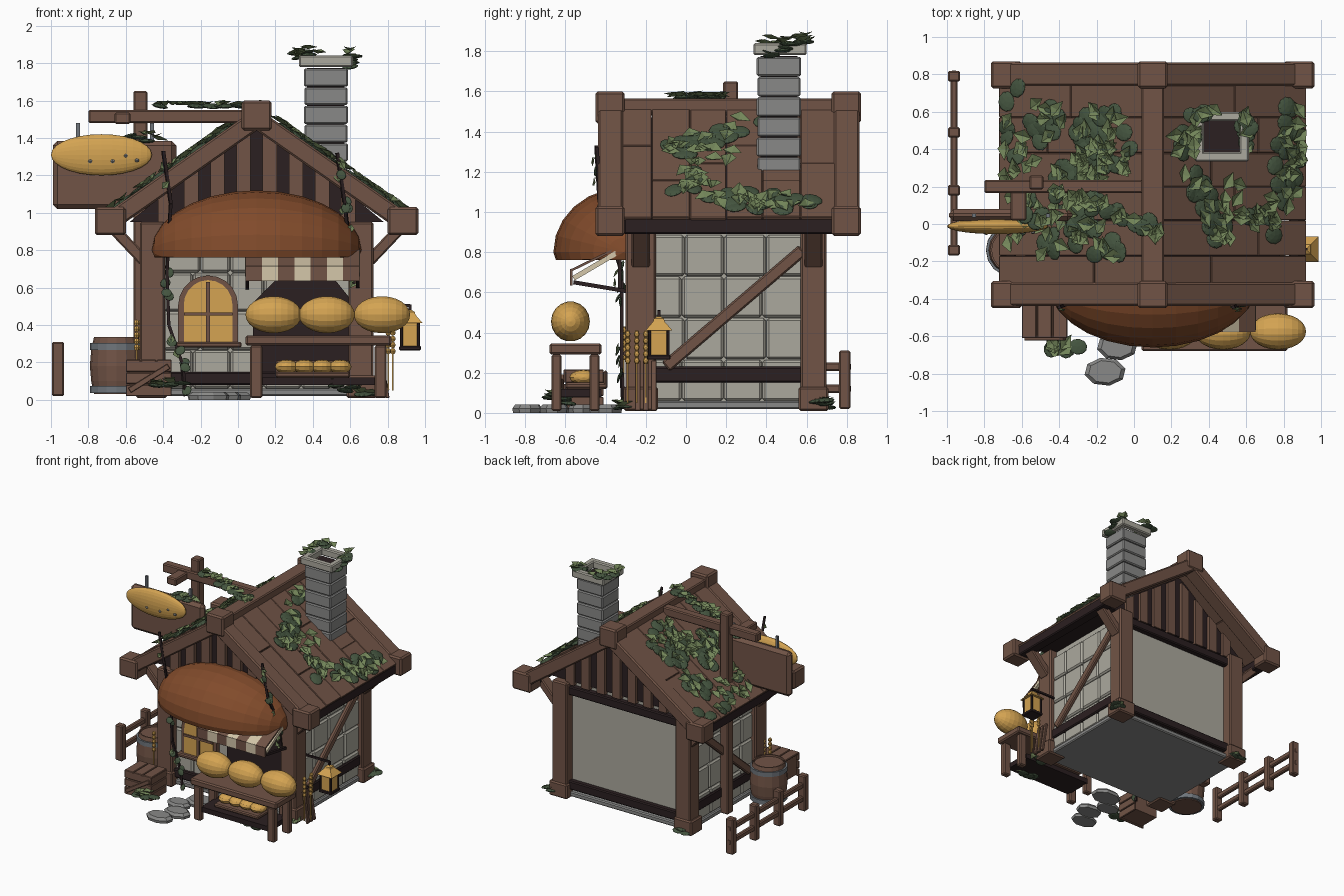
import bpy, bmesh, math, random
from mathutils import Vector as V, Matrix as M

if "Cube" in bpy.data.objects:
    bpy.data.objects.remove(bpy.data.objects["Cube"])
random.seed(7)

COL = {'timber': (.165, .088, .061), 'dark timber': (.024, .014, .015), 'pale stone': (.41, .395, .34),
       'grey stone': (.25, .25, .245), 'golden crust': (.66, .37, .085), 'brown crust': (.22, .07, .024),
       'ivy dark': (.058, .09, .05), 'ivy light': (.17, .235, .10), 'cream cloth': (.66, .57, .40), 'iron': (.16, .18, .20)}
MAT = {}
for n, c in COL.items():
    MAT[n] = bpy.data.materials.new(n)
    MAT[n].diffuse_color = (*c, 1)
parts = {}

def part(name, mat, bevel=0):
    if name not in parts:
        parts[name] = (bmesh.new(), mat, bevel)
    return parts[name][0]

def box(name, mat, x0, x1, y0, y1, z0, z1, bevel=.008):
    m = M.Translation(((x0+x1)/2, (y0+y1)/2, (z0+z1)/2)) @ M.Diagonal((abs(x1-x0), abs(y1-y0), abs(z1-z0), 1))
    bmesh.ops.create_cube(part(name, mat, bevel), size=1, matrix=m)

def beam(name, mat, p, q, w, h, bevel=.008):
    p, q = V(p), V(q)
    d = q - p
    m = M.Translation((p+q)/2) @ d.to_track_quat('X', 'Z').to_matrix().to_4x4() @ M.Diagonal((d.length, w, h, 1))
    bmesh.ops.create_cube(part(name, mat, bevel), size=1, matrix=m)

def prism(name, mat, pts, y0, y1, bevel=0):
    bm = part(name, mat, bevel)
    a = [bm.verts.new((x, y0, z)) for x, z in pts]
    b = [bm.verts.new((x, y1, z)) for x, z in pts]
    fs = [bm.faces.new(a), bm.faces.new(b[::-1])]
    fs += [bm.faces.new((a[i-1], b[i-1], b[i], a[i])) for i in range(len(a))]
    bmesh.ops.recalc_face_normals(bm, faces=fs)

def lathe(name, mat, prof, c, n=16, turn=0, sy=1):
    bm = part(name, mat)
    ang = [math.tau*i/n + turn for i in range(n)]
    rings = [[bm.verts.new((c[0]+r*math.cos(a), c[1]+r*sy*math.sin(a), c[2]+z)) for a in ang] for r, z in prof]
    for a, b in zip(rings, rings[1:]):
        for i in range(n):
            bm.faces.new((a[i-1], a[i], b[i], b[i-1]))
    bm.faces.new(rings[0][::-1]); bm.faces.new(rings[-1])

def ball(name, mat, c, r, u=16, v=10):
    return bmesh.ops.create_uvsphere(part(name, mat), u_segments=u, v_segments=v, radius=1,
        matrix=M.Translation(c) @ M.Diagonal((*r, 1)) @ M.Rotation(math.pi/2, 4, 'Y'))['verts']

CX = .1
def roof_z(x): return 1.55 - .70*abs(x-CX)

# body, floor and gables
box('wall_core', 'pale stone', -.46, .66, -.215, .62, .05, .94, 0)
box('floor', 'grey stone', -.5, .7, -.26, .66, .02, .06)
gable = [(CX-.68, .95), (CX+.68, .95), (CX+.05, 1.47), (CX-.05, 1.47)]
prism('gable_backing', 'dark timber', gable, -.235, .635)
for y0, y1 in ((-.265, -.225), (.625, .66)):
    for k in range(-4, 4):
        x = CX + (k+.5)*.14
        prism('gable_planks', 'timber', [(x-.038, .93), (x+.038, .93), (x+.038, roof_z(x+.038)-.1), (x-.038, roof_z(x-.038)-.1)], y0, y1)
    box('tie_beams', 'dark timber', -.5, .7, y0-.01, y1+.01, .85, .92)
    box('sill_beams', 'dark timber', -.45, .65, y0-.005, y1+.01, .08, .15)

# stone blocks on three walls
for r in range(4):
    z0, z1 = .06+r*.207, .06+(r+1)*.207-.003
    cuts = [-.4, -.24+.04*(r % 2), -.04, .14+.03*(r % 2), .34, .5-.04*(r % 2), .62]
    for a, b in zip(cuts, cuts[1:]):
        box('front_blocks', 'pale stone', a, b-.003, -.24, -.2, z0, z1, .012)
    cuts = [-.17, -.02+.015*(r % 2), .19, .38+.02*(r % 2), .6]
    for a, b in zip(cuts, cuts[1:]):
        box('side_blocks', 'pale stone', .65, .69, a, b-.003, z0, z1, .012)
        box('side_blocks', 'pale stone', -.49, -.45, a, b-.003, z0, z1, .012)

# frame, braces and roof on both sides
for s in (-1, 1):
    X = lambda d: CX + s*d
    for y0, y1 in ((-.3, -.15), (.57, .70)):
        box('corner_posts', 'timber', *sorted((X(.49), X(.625))), y0, y1, .02, .95, .01)
        box('post_bases', 'timber', *sorted((X(.48), X(.645))), y0-.01, y1+.01, .01, .13, .01)
        ym = (y0+y1)/2
        beam('knee_braces', 'timber', (X(.6), ym, .74), (X(.78), ym, .93), .09, .06)
    box('side_sills', 'dark timber', *sorted((X(.57), X(.605))), -.16, .58, .15, .23)
    beam('side_braces', 'timber', (X(.605), -.1, .23), (X(.605), .58, .81), .035, .06)
    box('eave_beams', 'dark timber', *sorted((X(.73), X(.815))), -.31, .74, .89, .97)
    ys = [-.32, -.17, .02, .2, .38, .57, .75]
    for i, (a, b) in enumerate(zip(ys, ys[1:])):
        j = .3 + .25*((i*2) % 3)/2
        for d0, d1 in ((.02, j), (j+.002, .81)):
            o = .027 + random.uniform(-.003, .003)
            beam('roof_planks', 'timber', (X(d0), (a+b)/2, roof_z(X(d0))-o), (X(d1), (a+b)/2, roof_z(X(d1))-o), b-a-.001, .045, .004)
    for y in (-.375, .80):
        beam('bargeboards', 'timber', (X(0), y, 1.50), (X(.78), y, .955), .125, .1, .01)
        box('eave_blocks', 'timber', *sorted((X(.70), X(.865))), y-.075, y+.07, .88, 1.03, .012)
for y in (-.375, .80):
    box('ridge_blocks', 'timber', .02, .18, y-.075, y+.07, 1.44, 1.6, .012)
box('ridge_beam', 'timber', .04, .16, -.32, .75, 1.48, 1.565)

# chimney: hollow stone courses and a paler cap
def course(name, mat, x0, x1, y0, y1, z0, z1, w):
    box(name, mat, x0, x1, y0, y0+w, z0, z1, .008)
    box(name, mat, x0, x1, y1-w, y1, z0, z1, .008)
    box(name, mat, x0, x0+w, y0+.004, y1-.004, z0, z1, .008)
    box(name, mat, x1-w, x1, y0+.004, y1-.004, z0, z1, .008)
for r in range(6):
    o = .003*(r % 2)
    course('chimney', 'grey stone', .355-o, .585+o, .355-o, .57+o, 1.175+r*.1, 1.271+r*.1, .06)
course('chimney_cap', 'pale stone', .325, .615, .335, .60, 1.78, 1.84, .05)
box('flue', 'dark timber', .37, .57, .37, .555, 1.2, 1.775, 0)

# big loaf canopy with a flat underside
for v in ball('loaf_canopy', 'brown crust', (.1, -.31, .80), (.56, .35, .32), 24, 14):
    v.co.z = max(v.co.z, .762)
    v.co.y = min(v.co.y, -.25)

# striped awning and its struts
for i in range(7):
    x0, m = .04+i*.087, 'timber' if i % 2 == 0 else 'cream cloth'
    nm = 'awning_brown' if i % 2 == 0 else 'awning_cream'
    beam(nm, m, (x0+.0435, -.26, .86), (x0+.0435, -.57, .71), .087, .012, 0)
    box(nm, m, x0, x0+.087, -.578, -.566, .635, .715, 0)
for x in (.05, .64):
    beam('awning_struts', 'dark timber', (x, -.56, .65), (x, -.26, .60), .02, .02, 0)
    beam('awning_arms', 'cream cloth', (x, -.27, .84), (x, -.56, .67), .025, .025, 0)

# arched window
def arch(w, z0, zs, n=10):
    return [(-.16-w, z0), (-.16+w, z0)] + [(-.16+w*math.cos(math.pi*i/n), zs+w*math.sin(math.pi*i/n)) for i in range(n+1)]
prism('window_frame', 'timber', arch(.16, .30, .505), -.275, -.22)
prism('window_glass', 'golden crust', arch(.13, .31, .51), -.28, -.26)
box('window_bars', 'timber', -.171, -.149, -.29, -.27, .31, .63, 0)
box('window_bars', 'timber', -.29, -.03, -.29, -.27, .45, .468, 0)
box('window_sill', 'timber', -.34, .02, -.31, -.22, .28, .31)

# serving hatch and counter
prism('hatch_opening', 'dark timber', [(.08, .14), (.6, .14), (.6, .54), (.52, .64), (.2, .64), (.08, .52)], -.255, -.23)
box('counter_top', 'timber', .04, .82, -.68, -.42, .29, .345, .01)
for x in (.065, .73):
    for y in (-.67, -.48):
        box('counter_legs', 'timber', x, x+.065, y, y+.05, .01, .29)
box('counter_shelf', 'dark timber', .12, .74, -.65, -.42, .08, .12, 0)
box('bread_tray', 'timber', .2, .6, -.6, -.39, .12, .15)
box('bread_tray', 'timber', .2, .6, -.41, -.39, .12, .21)
for x in (.19, .475, .77):
    ball('large_loaves', 'golden crust', (x, -.575, .455), (.15, .097, .1), 18, 12)
for i in range(4):
    ball('small_loaves', 'golden crust', (.26+i*.095, -.51, .177), (.062, .07, .038), 12, 8)

# hanging sign on its tall post
box('sign_post', 'timber', -.56, -.485, .185, .26, .02, 1.65)
box('sign_beam', 'timber', -.8, .06, .165, .235, 1.48, 1.55)
box('sign_cross_arm', 'timber', -.66, -.575, .02, .22, 1.475, 1.535)
box('sign_board', 'timber', -.99, -.33, .015, .08, 1.02, 1.385, .025)
ball('sign_loaf', 'golden crust', (-.73, -.012, 1.31), (.27, .042, .11), 24, 14)
for x in (-.855, -.46):
    box('sign_rods', 'iron', x-.01, x+.01, .035, .055, 1.36, 1.48, 0)
for x, z in ((-.79, 1.275), (-.67, 1.275), (-.54, 1.28), (-.60, 1.305)):
    ball('sign_studs', 'grey stone', (x, -.047 if x < -.6 else -.043, z), (.012, .012, .012), 6, 4)

# fence
for y in (-.14, .18, .49, .79):
    box('fence_posts', 'timber', -.995, -.93, y-.028, y+.028, .02, .31)
for z in (.12, .23):
    box('fence_rails', 'timber', -.98, -.945, -.165, .82, z-.022, z+.022)

# barrel
lathe('barrel', 'timber', [(.12, .03), (.135, .1), (.142, .18), (.135, .27), (.12, .335), (.11, .335), (.11, .32)], (-.65, -.14, 0))
for z in (.055, .285):
    lathe('barrel_hoops', 'iron', [(.13, z-.018), (.141, z-.018), (.141, z+.018), (.13, z+.018)], (-.65, -.14, 0))

# crate made of slats
box('crate', 'timber', -.58, -.37, -.60, -.42, .03, .2, 0)
for z in (.02, .085, .15):
    box('crate_slats', 'timber', -.6, -.355, -.61, -.595, z, z+.06, .004)
    box('crate_slats', 'timber', -.37, -.355, -.6, -.41, z, z+.06, .004)
for i in range(3):
    box('crate_slats', 'timber', -.6+i*.083, -.522+i*.083, -.61, -.41, .2, .215, .004)
beam('crate_brace', 'timber', (-.58, -.615, .05), (-.37, -.615, .18), .015, .03, .003)

# wheat bundles and leaning stakes
for x, y, z, n in ((-.53, -.27, .28, 2), (.815, -.25, .26, 3)):
    for k in range(n):
        xx, yy = x+(k % 2)*.025-.012, y+.045*k-.04
        beam('wheat_stalks', 'golden crust', (xx, yy, .05), (xx, yy, z), .008, .008, 0)
        for j in range(5):
            ball('wheat_ears', 'golden crust', (xx, yy, z+j*.033), (.015, .015, .02), 6, 4)
for y in (-.24, -.2, -.16):
    beam('stakes', 'timber', (.80, y, .01), (.76, y, .26), .028, .02, .003)

# lantern
LX, LY = .92, -.135
box('lantern_glass', 'golden crust', LX-.047, LX+.047, LY-.047, LY+.047, .285, .41, 0)
box('lantern_frame', 'dark timber', LX-.058, LX+.058, LY-.058, LY+.058, .265, .287, .004)
for a in (-.046, .046):
    for b in (-.046, .046):
        box('lantern_frame', 'dark timber', LX+a-.008, LX+a+.008, LY+b-.008, LY+b+.008, .28, .42, 0)
lathe('lantern_cap', 'golden crust', [(.095, .41), (.04, .455), (.035, .47), (.012, .48)], (LX, LY, 0), 4, math.pi/4)
beam('lantern_hook', 'dark timber', (LX, LY, .47), (LX, LY, .51), .015, .015, 0)
beam('lantern_hook', 'dark timber', (LX, LY, .505), (.70, LY, .505), .015, .015, 0)

# stepping stones
for x, y, r in ((-.155, -.79, .112), (-.09, -.655, .11), (-.17, -.52, .1), (-.05, -.40, .13)):
    lathe('stepping_stones', 'grey stone', [(r*.95, 0), (r, .022), (r*.8, .042)], (x, y, 0), 8, r*9, .68)

# ivy: round dark leaves and pointed light leaves scattered along paths
def ivy(c, nrm, r=.05):
    q = V(nrm).to_track_quat('Z', 'Y').to_matrix().to_4x4() @ M.Rotation(random.uniform(0, 6.28), 4, 'Z')
    m = M.Translation(c) @ q @ M.Rotation(random.uniform(-.3, .3), 4, 'X')
    if random.random() < .42:
        bmesh.ops.create_icosphere(part('ivy_round_leaves', 'ivy dark'), subdivisions=2, radius=1, matrix=m @ M.Diagonal((r*1.1, r*.95, r*.25, 1)))
    else:
        bm = part('ivy_pointed_leaves', 'ivy light')
        m = m @ M.Translation((0, 0, r*.22))
        vs = [bm.verts.new(m @ (V(p)*r)) for p in ((0, -1, .1), (.8, -.1, .4), (0, 1.2, .2), (-.8, -.1, .4), (0, 0, -.1))]
        for i in range(4):
            bm.faces.new((vs[i], vs[(i+1) % 4], vs[4]))

def trail(path, n, jit, place):
    for _ in range(n):
        i = random.randrange(len(path)-1)
        p = V(path[i]).lerp(V(path[i+1]), random.random())
        place(p + V([random.uniform(-jit, jit) for _ in p]))

def on_roof(p):
    x = max(-.68, min(.88, p[0]))
    if not (.32 < x < .62 and .32 < p[1] < .61):
        ivy((x, p[1], roof_z(x)+.012), (.7 if x > CX else -.7, 0, 1))
trail([(-.66, .64), (-.42, .52), (-.15, .52), (-.1, .3), (-.32, .35), (-.3, .12), (-.1, -.1), (-.35, 0), (-.58, -.1), (-.62, .45)], 180, .1, on_roof)
trail([(.22, .5), (.3, .25), (.45, .08), (.5, -.12), (.36, .15), (.55, .2)], 45, .07, on_roof)
trail([(.58, 0), (.72, .02), (.8, .25), (.88, .4), (.85, .65), (.78, -.02)], 50, .07, on_roof)
trail([(-.45, .17), (-.2, .1), (.17, -.05)], 30, .03, lambda p: ivy((p[0], p[1], 1.57), (0, 0, 1), .045))
for path, n in (([(.33, .36, 1.84), (.33, .57, 1.85), (.42, .6, 1.85)], 12), ([(.6, .36, 1.78), (.61, .5, 1.83), (.56, .6, 1.85)], 12),
                ([(-.6, .03, 1.40), (-.4, .03, 1.40)], 8), ([(-.46, -.66, .08), (-.3, -.66, .08)], 14),
                ([(.5, -.6, .07), (.64, -.6, .07)], 8), ([(.66, .6, .04), (.78, .72, .05)], 9), ([(-.5, .69, .04), (-.42, .7, .04)], 4),
                ([(.62, -.34, .03), (.78, -.3, .03)], 6)):
    trail(path, n, .022, lambda p: ivy((p[0], p[1], max(p[2], .03)), (0, 0, 1), .045))

# vine stems climbing the front, with a few leaves
for path in ([(-.28, -.31, .02), (-.3, -.32, .2), (-.37, -.32, .4), (-.38, -.32, .7), (-.36, -.43, 1.05), (-.4, -.445, 1.33)],
             [(.62, -.33, .62), (.6, -.33, .8), (.57, -.43, 1.05), (.53, -.445, 1.32)]):
    for a, b in zip(path, path[1:]):
        beam('vine_stems', 'dark timber', a, b, .017, .017, 0)
    trail(path, 14, .02, lambda p: ivy(p, (0, -1, .2), .026))

# turn the collected parts into objects
for name, (bm, mat, bevel) in parts.items():
    me = bpy.data.meshes.new(name)
    bm.to_mesh(me); bm.free()
    me.materials.append(MAT[mat])
    ob = bpy.data.objects.new(name, me)
    bpy.context.collection.objects.link(ob)
    if bevel:
        mod = ob.modifiers.new('soft_edges', 'BEVEL')
        mod.width, mod.segments = bevel, 1

for m in bpy.data.materials:
    if m.users and not m.is_grease_pencil:
        m.use_nodes = True
        m.node_tree.nodes["Principled BSDF"].inputs["Base Color"].default_value = m.diffuse_color
